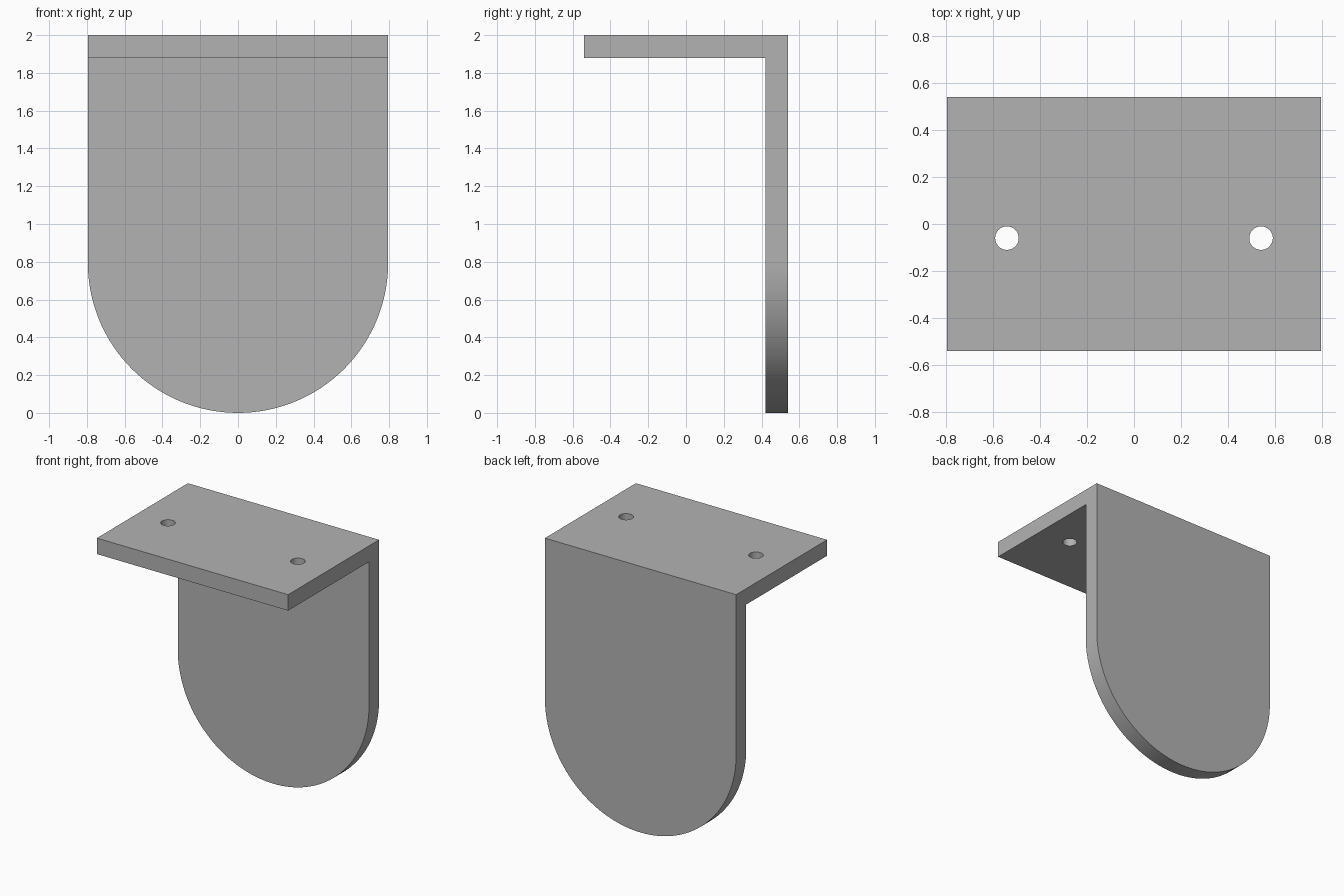
import bpy, bmesh
from math import pi, cos, sin
from mathutils import Vector

cube = bpy.data.objects.get("Cube")
if cube:
    bpy.data.objects.remove(cube, do_unlink=True)

HALF_W, HALF_D, HEIGHT, THICK = 0.795, 0.54, 2.0, 0.12
HOLE_X, HOLE_Y, HOLE_R = 0.54, -0.06, 0.05

grey = bpy.data.materials.new("plain grey")
grey.use_nodes = True
colour = (0.45, 0.45, 0.45, 1)
grey.diffuse_color = colour
grey.node_tree.nodes["Principled BSDF"].inputs["Base Color"].default_value = colour


def prism(name, points, travel):
    """Extrude a closed outline along a vector."""
    bm = bmesh.new()
    face = bm.faces.new([bm.verts.new(p) for p in points])
    out = bmesh.ops.extrude_face_region(bm, geom=[face])["geom"]
    bmesh.ops.translate(bm, vec=Vector(travel),
                        verts=[g for g in out if isinstance(g, bmesh.types.BMVert)])
    bmesh.ops.recalc_face_normals(bm, faces=bm.faces)
    mesh = bpy.data.meshes.new(name)
    bm.to_mesh(mesh)
    bm.free()
    mesh.materials.append(grey)
    obj = bpy.data.objects.new(name, mesh)
    bpy.context.collection.objects.link(obj)
    return obj


def cut(target, tool, operation):
    """Apply a boolean and discard the cutter."""
    tool.hide_render = True
    mod = target.modifiers.new(tool.name, 'BOOLEAN')
    mod.operation, mod.solver, mod.object = operation, 'EXACT', tool
    bpy.context.view_layer.objects.active = target
    bpy.ops.object.modifier_apply(modifier=mod.name)
    bpy.data.objects.remove(tool, do_unlink=True)


# L-shaped section, wider than needed, running across x
inner_y, inner_z = HALF_D - THICK, HEIGHT - THICK
section = [(-HALF_D, HEIGHT), (HALF_D, HEIGHT), (HALF_D, 0),
           (inner_y, 0), (inner_y, inner_z), (-HALF_D, inner_z)]
bracket = prism("angle_bracket", [(-1, y, z) for y, z in section], (2, 0, 0))

# Trim to the round-bottomed outline
STEPS = 64
arc = [pi + pi * i / STEPS for i in range(STEPS + 1)]
outline = [(HALF_W * cos(a), -1, HALF_W + HALF_W * sin(a)) for a in arc]
outline += [(HALF_W, -1, HEIGHT + 1), (-HALF_W, -1, HEIGHT + 1)]
cut(bracket, prism("outline_cutter", outline, (0, 2, 0)), 'INTERSECT')

# Two screw holes through the top plate
for side in (-1, 1):
    ring = [2 * pi * i / 48 for i in range(48)]
    hole = [(side * HOLE_X + HOLE_R * cos(a), HOLE_Y + HOLE_R * sin(a), HEIGHT - 0.5)
            for a in ring]
    cut(bracket, prism("hole_cutter", hole, (0, 0, 1)), 'DIFFERENCE')

# Smooth the curved walls, keep the edges sharp
bpy.ops.object.select_all(action='DESELECT')
bracket.select_set(True)
bpy.context.view_layer.objects.active = bracket
bpy.ops.object.shade_smooth_by_angle()
